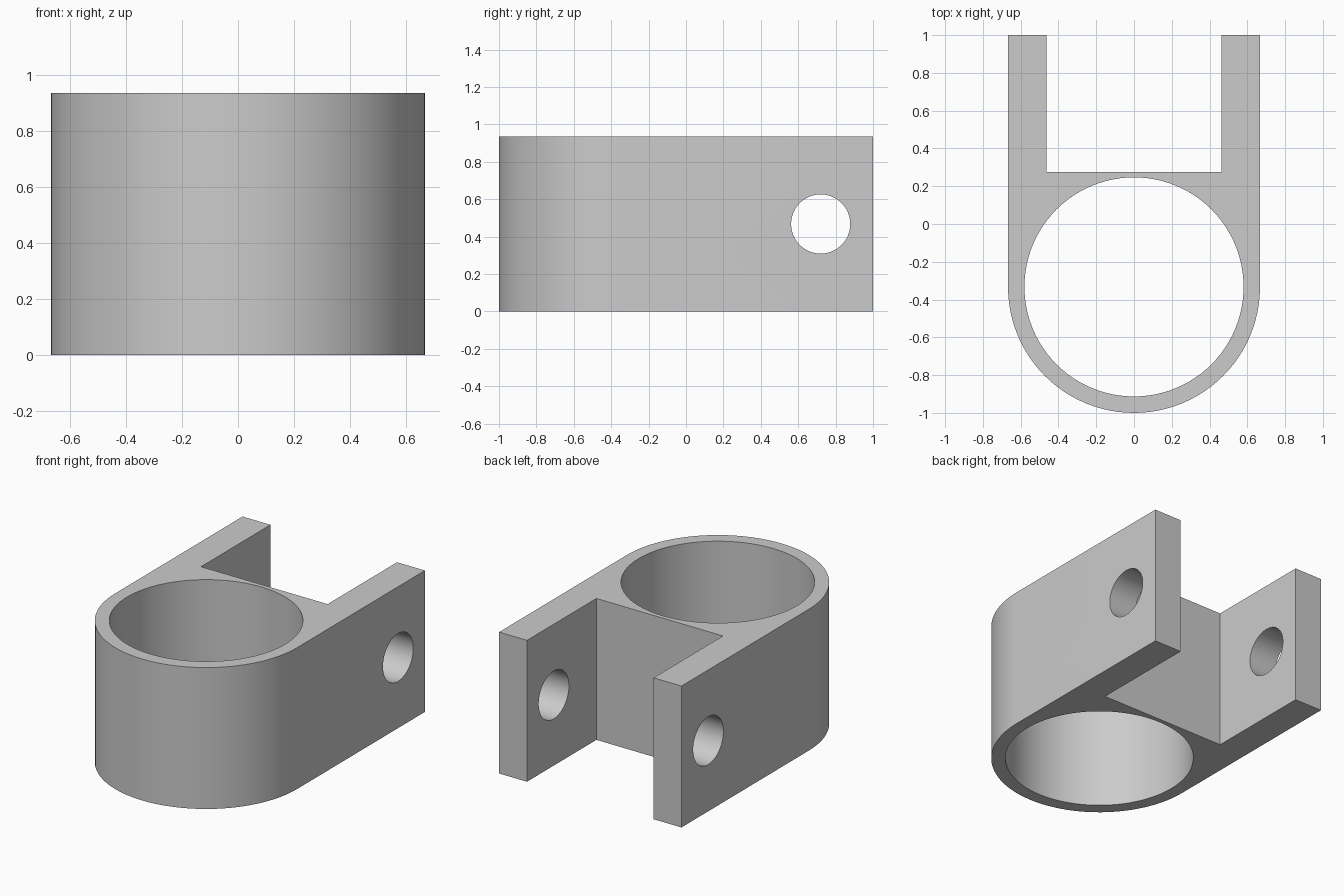
import bpy, bmesh, math
from mathutils import Vector

if "Cube" in bpy.data.objects:
    bpy.data.objects.remove(bpy.data.objects["Cube"], do_unlink=True)

HEIGHT = 0.935
HALF_WIDTH = 0.667
RING_Y = -0.333
BORE_RADIUS = 0.58
SLOT_HALF, SLOT_Y = 0.463, 0.275
PIN_Y, PIN_RADIUS = 0.72, 0.158

grey = bpy.data.materials.new("plain grey")
grey.use_nodes = True
colour = (0.6, 0.6, 0.6, 1)
grey.diffuse_color = colour
grey.node_tree.nodes["Principled BSDF"].inputs["Base Color"].default_value = colour


def extrude_profile(name, points, depth):
    """Solid made from a closed xy outline standing on z = 0."""
    bm = bmesh.new()
    face = bm.faces.new([bm.verts.new((x, y, 0)) for x, y in points])
    grown = bmesh.ops.extrude_face_region(bm, geom=[face])["geom"]
    verts = [g for g in grown if isinstance(g, bmesh.types.BMVert)]
    bmesh.ops.translate(bm, verts=verts, vec=Vector((0, 0, depth)))
    bmesh.ops.recalc_face_normals(bm, faces=bm.faces)
    mesh = bpy.data.meshes.new(name)
    bm.to_mesh(mesh)
    bm.free()
    obj = bpy.data.objects.new(name, mesh)
    bpy.context.collection.objects.link(obj)
    mesh.materials.append(grey)
    return obj


def cut_cylinder(body, radius, location, rotation=(0, 0, 0)):
    """Drill a round hole right through the body."""
    bpy.ops.mesh.primitive_cylinder_add(vertices=96, radius=radius, depth=3,
                                        location=location, rotation=rotation)
    cutter = bpy.context.object
    cutter.name = "hole_cutter"
    cutter.hide_render = True
    cutter.data.materials.append(grey)
    mod = body.modifiers.new("hole", 'BOOLEAN')
    mod.operation = 'DIFFERENCE'
    mod.solver = 'EXACT'
    mod.object = cutter
    bpy.context.view_layer.objects.active = body
    bpy.ops.object.modifier_apply(modifier=mod.name)
    bpy.data.objects.remove(cutter, do_unlink=True)


# Body outline: half-round front, straight sides, open slot at the back
STEPS = 48
outline = [(HALF_WIDTH * math.cos(a), RING_Y + HALF_WIDTH * math.sin(a))
           for a in (math.pi + math.pi * i / STEPS for i in range(STEPS + 1))]
outline += [(HALF_WIDTH, 1), (SLOT_HALF, 1), (SLOT_HALF, SLOT_Y),
            (-SLOT_HALF, SLOT_Y), (-SLOT_HALF, 1), (-HALF_WIDTH, 1)]
body = extrude_profile("clevis_bracket", outline, HEIGHT)

# Large vertical bore and the cross pin hole through both arms
cut_cylinder(body, BORE_RADIUS, (0, RING_Y, HEIGHT / 2))
cut_cylinder(body, PIN_RADIUS, (0, PIN_Y, HEIGHT / 2), (0, math.pi / 2, 0))

# Smooth round walls, crisp edges
bpy.ops.object.select_all(action='DESELECT')
body.select_set(True)
bpy.context.view_layer.objects.active = body
bpy.ops.object.shade_smooth_by_angle(angle=math.radians(30))
